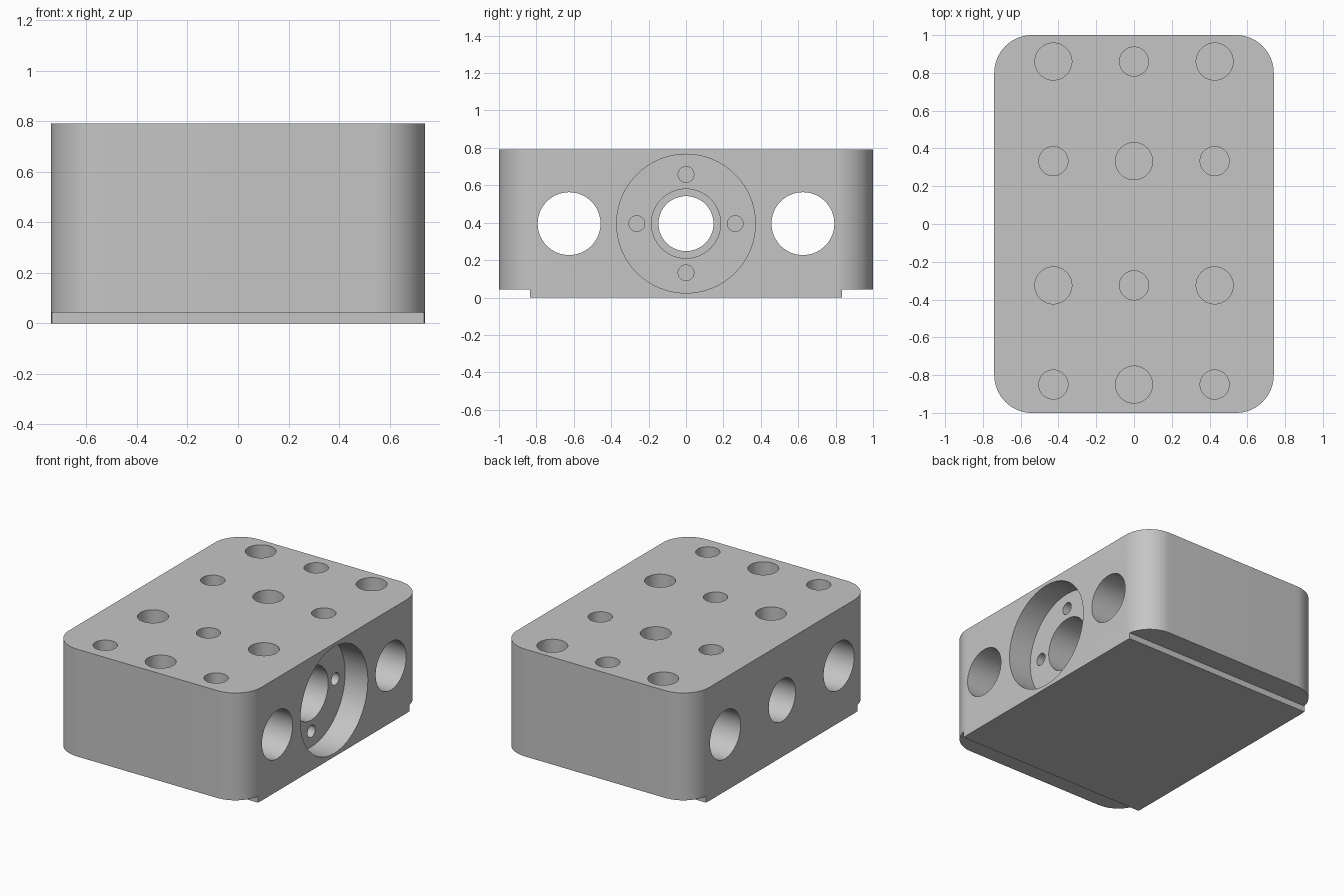
import bpy, bmesh, math
from mathutils import Matrix, Vector

if "Cube" in bpy.data.objects:
    bpy.data.objects.remove(bpy.data.objects["Cube"], do_unlink=True)

HALF_X, HALF_Y, HEIGHT = 0.74, 1.0, 0.79
CORNER = 0.2
AXIS_Z = 0.395          # height of the cross bores
FLOOR_X = 0.565         # floor of the round recess

grey = bpy.data.materials.new("machined_grey")
grey.use_nodes = True
colour = (0.56, 0.56, 0.56, 1)
grey.diffuse_color = colour
grey.node_tree.nodes["Principled BSDF"].inputs["Base Color"].default_value = colour


def new_object(name, bm):
    bmesh.ops.recalc_face_normals(bm, faces=bm.faces)
    mesh = bpy.data.meshes.new(name)
    bm.to_mesh(mesh)
    bm.free()
    mesh.materials.append(grey)
    obj = bpy.data.objects.new(name, mesh)
    bpy.context.collection.objects.link(obj)
    return obj


def box(name, low, high):
    bm = bmesh.new()
    low, high = Vector(low), Vector(high)
    bmesh.ops.create_cube(bm, size=1, matrix=Matrix.Translation((low + high) / 2)
                          @ Matrix.Diagonal((high - low).to_4d()))
    return new_object(name, bm)


def rod(name, start, end, radius, sides=64):
    bm = bmesh.new()
    start, end = Vector(start), Vector(end)
    turn = (end - start).to_track_quat('Z', 'Y').to_matrix().to_4x4()
    bmesh.ops.create_cone(bm, cap_ends=True, segments=sides, radius1=radius, radius2=radius,
                          depth=(end - start).length,
                          matrix=Matrix.Translation((start + end) / 2) @ turn)
    return new_object(name, bm)


# Block with rounded vertical corners
bm = bmesh.new()
outline = []
for i, (sx, sy) in enumerate([(1, 1), (-1, 1), (-1, -1), (1, -1)]):
    for k in range(17):
        a = math.pi / 2 * (i + k / 16)
        outline.append(bm.verts.new((sx * (HALF_X - CORNER) + CORNER * math.cos(a),
                                     sy * (HALF_Y - CORNER) + CORNER * math.sin(a), 0)))
base = bm.faces.new(outline)
top = bmesh.ops.extrude_face_region(bm, geom=[base])["geom"]
bmesh.ops.translate(bm, vec=(0, 0, HEIGHT),
                    verts=[v for v in top if isinstance(v, bmesh.types.BMVert)])
block = new_object("manifold_block", bm)

cutters = []

# Shallow steps under the front and back edges
for s in (-1, 1):
    ys = sorted((s * 0.835, s * 1.2))
    cutters.append(box("edge_step_cutter", (-1, ys[0], -0.2), (1, ys[1], 0.043)))


# Cross bores, centre bore, bearing seat and round recess
def side_hole(name, y, z, x_in, x_out, radius):
    cutters.append(rod(name, (x_in, y, z), (x_out, y, z), radius))


for y in (-0.625, 0.625):
    side_hole("cross_bore_cutter", y, AXIS_Z, -1, 1, 0.168)
side_hole("recess_cutter", 0, AXIS_Z, FLOOR_X, 1, 0.371)
side_hole("bearing_seat_cutter", 0, AXIS_Z, -0.3, 0.9, 0.185)
side_hole("centre_bore_cutter", 0, AXIS_Z, -1, 0.8, 0.147)
for k in range(4):
    a = k * math.pi / 2
    side_hole("bolt_hole_cutter", 0.263 * math.cos(a), AXIS_Z + 0.263 * math.sin(a),
              0.35, 0.7, 0.042)

# Blind holes in the top, alternating wide and narrow
for row, y in enumerate((0.86, 0.333, -0.325, -0.85)):
    for col, x in enumerate((-0.427, 0, 0.427)):
        radius = 0.098 if (row + col) % 2 == 0 else 0.077
        cutters.append(rod("top_hole_cutter", (x, y, HEIGHT - 0.27), (x, y, 1), radius, 48))

# Cut everything out of the block
bpy.context.view_layer.objects.active = block
for cutter in cutters:
    mod = block.modifiers.new("cut", 'BOOLEAN')
    mod.operation = 'DIFFERENCE'
    mod.solver = 'EXACT'
    mod.object = cutter
    bpy.ops.object.modifier_apply(modifier=mod.name)
    bpy.data.objects.remove(cutter, do_unlink=True)

bpy.ops.object.select_all(action='DESELECT')
block.select_set(True)
bpy.ops.object.shade_smooth_by_angle(angle=math.radians(30))
